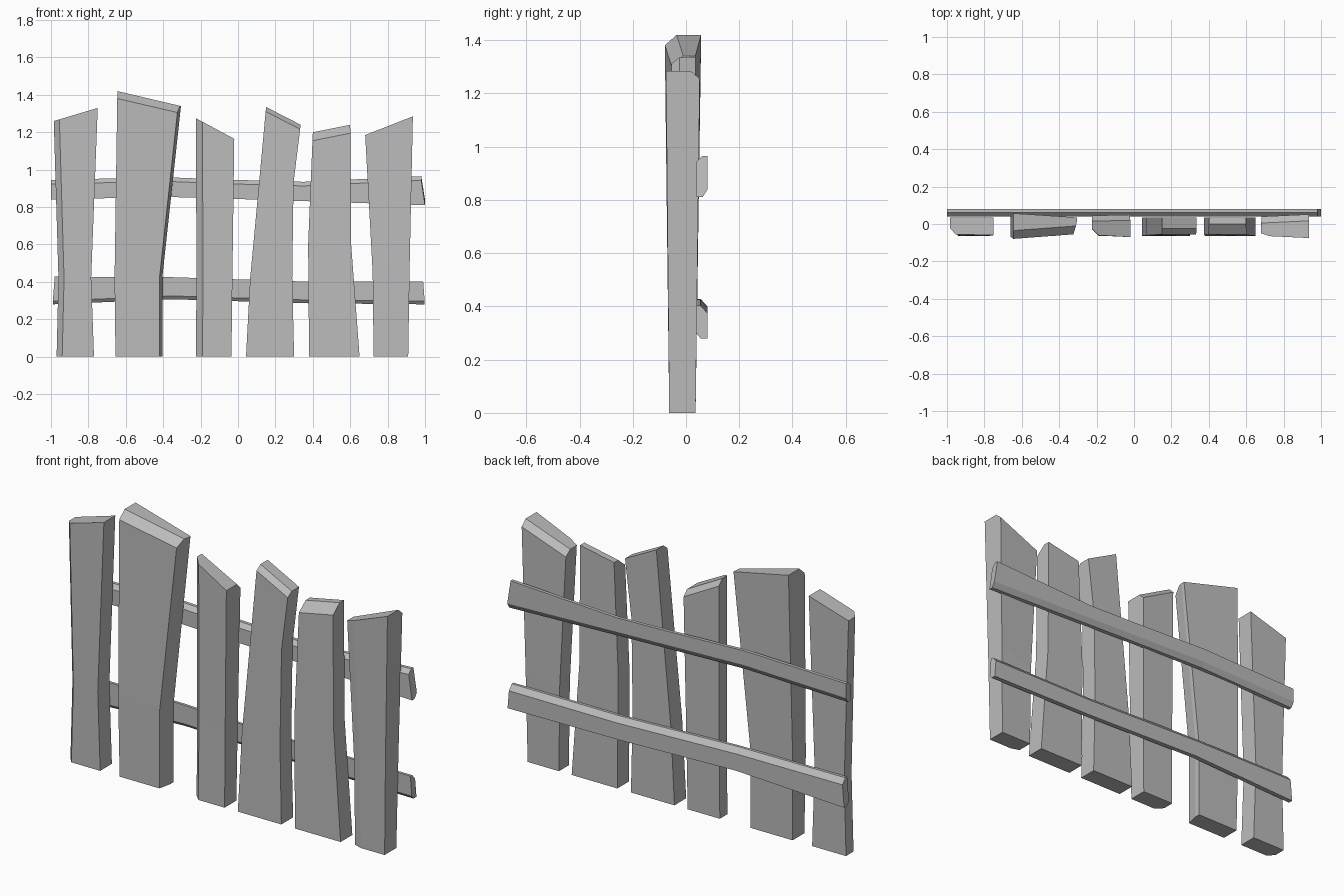
import bpy
import bmesh
from mathutils import Vector

if "Cube" in bpy.data.objects:
    bpy.data.objects.remove(bpy.data.objects["Cube"], do_unlink=True)

# One flat grey for all the timber
GREY = (0.5, 0.5, 0.5, 1.0)
timber = bpy.data.materials.new("grey_timber")
timber.use_nodes = True
timber.diffuse_color = GREY
timber.node_tree.nodes["Principled BSDF"].inputs["Base Color"].default_value = GREY


def loft(bm, rings):
    """Bridge matching rings of points and cap both ends."""
    loops = [[bm.verts.new(point) for point in ring] for ring in rings]
    for lower, upper in zip(loops, loops[1:]):
        count = len(lower)
        for i in range(count):
            j = (i + 1) % count
            bm.faces.new((lower[i], lower[j], upper[j], upper[i]))
    bm.faces.new(loops[0])
    bm.faces.new(loops[-1])


def finish(bm, name):
    """Turn the bmesh into a flat shaded object."""
    bmesh.ops.recalc_face_normals(bm, faces=bm.faces)
    mesh = bpy.data.meshes.new(name)
    bm.to_mesh(mesh)
    bm.free()
    mesh.materials.append(timber)
    obj = bpy.data.objects.new(name, mesh)
    bpy.context.collection.objects.link(obj)
    return obj


def slice_off(bm, point, normal):
    """Cut away everything on the normal side and close the hole."""
    geometry = bm.verts[:] + bm.edges[:] + bm.faces[:]
    bmesh.ops.bisect_plane(bm, geom=geometry, plane_co=point,
                           plane_no=normal, clear_outer=True)
    rim = [edge for edge in bm.edges if edge.is_boundary]
    bmesh.ops.holes_fill(bm, edges=rim)


def plank(name, left, right, front, back, corners=None, top_cut=None):
    """Upright board: left/right are (x, z) outlines, front/back are the
    top y values at the left and right edge, corners are chamfers (dx, dy),
    top_cut is (side, depth, drop) for a sloped top edge."""
    corners = corners or {}
    rings = []
    for (xl, zl), (xr, zr) in zip(left, right):
        tl, tr = zl / left[-1][1], zr / right[-1][1]
        box = {
            "front_left": (xl, zl, FOOT_FRONT + (front[0] - FOOT_FRONT) * tl),
            "front_right": (xr, zr, FOOT_FRONT + (front[1] - FOOT_FRONT) * tr),
            "back_right": (xr, zr, FOOT_BACK + (back[1] - FOOT_BACK) * tr),
            "back_left": (xl, zl, FOOT_BACK + (back[0] - FOOT_BACK) * tl),
        }
        slope = (zr - zl) / (xr - xl)
        ring = []
        for key, (x, z, y) in box.items():
            if key not in corners:
                ring.append((x, y, z))
                continue
            dx, dy = corners[key]
            dx = dx if "left" in key else -dx
            dy = dy if "front" in key else -dy
            pair = [(x, y + dy, z), (x + dx, y, z + slope * dx)]
            if key in ("front_right", "back_left"):
                pair.reverse()
            ring += pair
        rings.append(ring)
    bm = bmesh.new()
    loft(bm, rings)
    if top_cut:
        side, depth, drop = top_cut
        (xl, zl), (xr, zr) = left[-1], right[-1]
        y_l, y_r = front if side == "front" else back
        inward = depth if side == "front" else -depth
        start = Vector((xl, y_l + inward, zl))
        along = Vector((xr, y_r + inward, zr)) - start
        normal = along.cross(Vector((0, inward, drop)))
        if normal.z < 0:
            normal.negate()
        slice_off(bm, start, normal)
    return finish(bm, name)


def rail(name, stations, section):
    """Crossbar: stations are (x top, x bottom, z top, z bottom); section is
    (y, inset from the top or bottom edge, which edge)."""
    rings = []
    for x_top, x_low, top, low in stations:
        rings.append([(x_top, y, top - inset) if edge == "top"
                      else (x_low, y, low + inset)
                      for y, inset, edge in section])
    bm = bmesh.new()
    loft(bm, rings)
    return finish(bm, name)


FOOT_FRONT, FOOT_BACK = -0.063, 0.036

# Upright planks, in order along x
plank("plank_one",
      left=[(-0.97, 0), (-0.96, 0.42), (-0.985, 1.26)],
      right=[(-0.77, 0), (-0.785, 0.42), (-0.75, 1.33)],
      front=(-0.055, -0.06), back=(0.036, 0.036),
      corners={"front_left": (0.03, 0.035)})

plank("plank_two",
      left=[(-0.655, 0), (-0.66, 0.42), (-0.645, 1.42)],
      right=[(-0.405, 0), (-0.405, 0.42), (-0.305, 1.34)],
      front=(-0.08, -0.055), back=(0.057, 0.035),
      corners={"front_right": (0.015, 0.07)},
      top_cut=("front", 0.045, 0.04))

plank("plank_three",
      left=[(-0.225, 0), (-0.222, 0.42), (-0.225, 1.275)],
      right=[(-0.035, 0), (-0.03, 0.42), (-0.02, 1.165)],
      front=(-0.06, -0.07), back=(0.045, 0.05),
      corners={"front_left": (0.035, 0.035)},
      top_cut=("back", 0.03, 0.03))

plank("plank_four",
      left=[(0.043, 0), (0.065, 0.42), (0.11, 0.9), (0.15, 1.335)],
      right=[(0.3, 0), (0.29, 0.42), (0.297, 0.93), (0.335, 1.24)],
      front=(-0.055, -0.055), back=(0.036, 0.036),
      top_cut=("front", 0.03, 0.025))

plank("plank_five",
      left=[(0.38, 0), (0.375, 0.6), (0.4, 1.2)],
      right=[(0.65, 0), (0.605, 0.6), (0.6, 1.24)],
      front=(-0.055, -0.055), back=(0.036, 0.036),
      top_cut=("front", 0.055, 0.045))

plank("plank_six",
      left=[(0.725, 0), (0.72, 0.45), (0.68, 1.185)],
      right=[(0.91, 0), (0.918, 0.5), (0.935, 1.285)],
      front=(-0.065, -0.075), back=(0.04, 0.052),
      corners={"front_left": (0.045, 0.015)},
      top_cut=("back", 0.035, 0.03))

# Crossbars along the back
rail("upper_rail",
     [(-1, -1, 0.945, 0.84), (-0.4, -0.4, 0.96, 0.855), (0, 0, 0.945, 0.843),
      (0.35, 0.35, 0.935, 0.832), (0.98, 1, 0.965, 0.81)],
     [(0.04, 0, "low"), (0.04, 0.022, "top"), (0.062, 0, "top"),
      (0.08, 0, "top"), (0.08, 0.028, "low"), (0.062, 0, "low")])

rail("lower_rail",
     [(-0.98, -0.99, 0.428, 0.28), (-0.35, -0.35, 0.425, 0.307),
      (0.35, 0.35, 0.402, 0.286), (0.99, 0.998, 0.403, 0.28)],
     [(0.04, 0.018, "low"), (0.04, 0, "top"), (0.055, 0, "top"),
      (0.08, 0.028, "top"), (0.08, 0, "low"), (0.055, 0, "low")])
